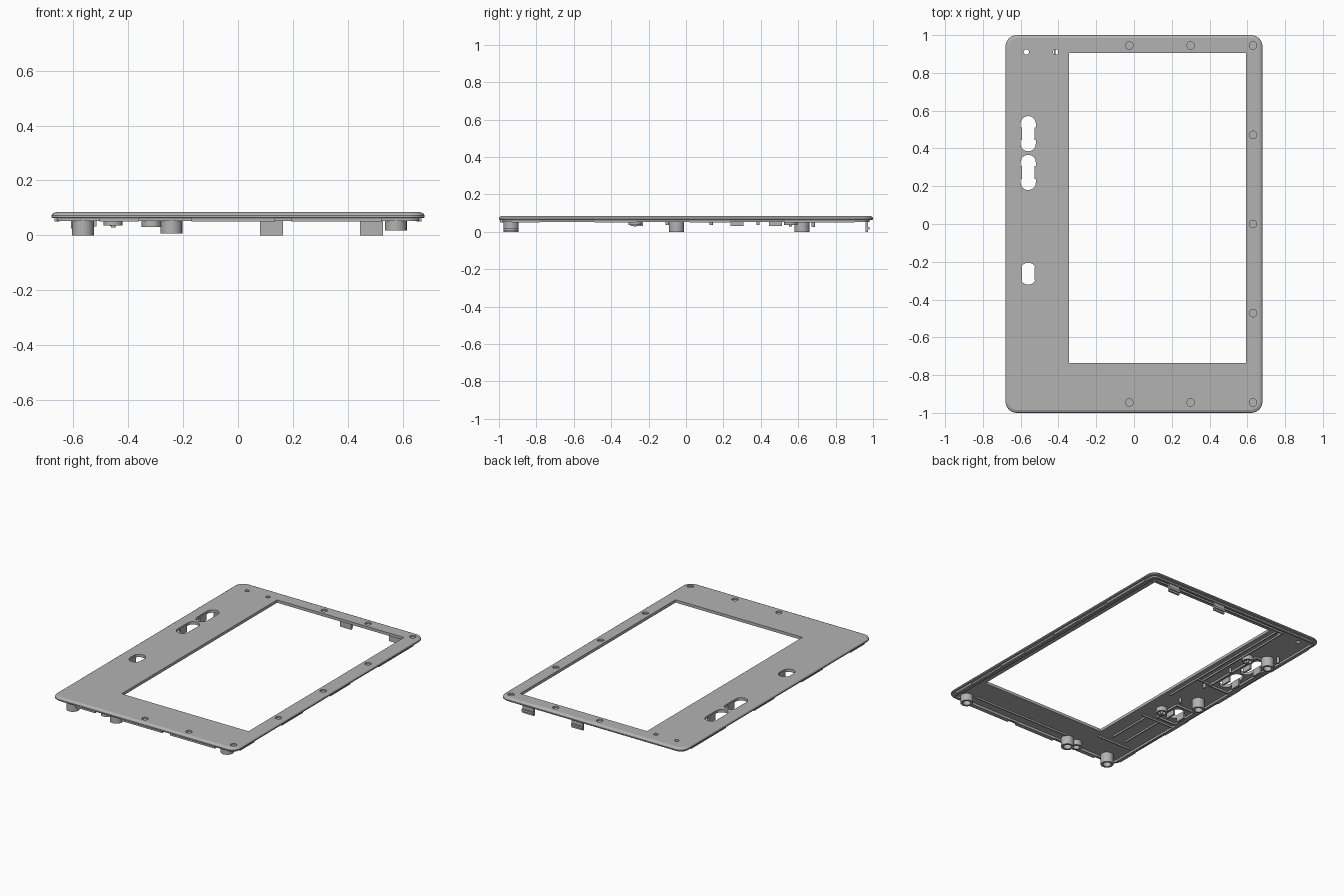
import bpy, bmesh, math
from mathutils import Matrix, Vector

old = bpy.data.objects.get("Cube")
if old:
    bpy.data.objects.remove(old, do_unlink=True)

grey = bpy.data.materials.new("plain grey")
grey.use_nodes = True
grey.diffuse_color = (0.45, 0.45, 0.45, 1)
grey.node_tree.nodes["Principled BSDF"].inputs["Base Color"].default_value = (0.45, 0.45, 0.45, 1)

HALF_X, HALF_Y = 0.68, 1.0
FLOOR = 0.066          # underside of the sheet
TOP = 0.085


def finish(name, bm):
    bmesh.ops.recalc_face_normals(bm, faces=bm.faces)
    mesh = bpy.data.meshes.new(name)
    bm.to_mesh(mesh)
    bm.free()
    mesh.materials.append(grey)
    obj = bpy.data.objects.new(name, mesh)
    bpy.context.collection.objects.link(obj)
    return obj


def rounded(cx, cy, hx, hy, r, steps=8):
    """Outline of a rounded rectangle."""
    pts = []
    for q, (sx, sy) in enumerate([(1, 1), (-1, 1), (-1, -1), (1, -1)]):
        for i in range(steps + 1):
            a = math.pi / 2 * (q + i / steps)
            pts.append((cx + sx * (hx - r) + r * math.cos(a),
                        cy + sy * (hy - r) + r * math.sin(a)))
    return pts


def circle(cx, cy, r, n=24):
    return [(cx + r * math.cos(math.tau * i / n), cy + r * math.sin(math.tau * i / n)) for i in range(n)]


def loft(bm, levels):
    """Closed solid through (outline, height) levels."""
    rings = [[bm.verts.new((x, y, z)) for x, y in pts] for pts, z in levels]
    for a, b in zip(rings, rings[1:]):
        for i in range(len(a)):
            j = (i + 1) % len(a)
            bm.faces.new((a[i], a[j], b[j], b[i]))
    bm.faces.new(rings[0][::-1])
    bm.faces.new(rings[-1])


def box(bm, x0, x1, y0, y1, z0, z1):
    size = Vector((x1 - x0, y1 - y0, z1 - z0))
    mid = Vector((x0 + x1, y0 + y1, z0 + z1)) / 2
    bmesh.ops.create_cube(bm, size=1, matrix=Matrix.Translation(mid) @ Matrix.Diagonal(size).to_4x4())


def tube(bm, x, y, r, hole, z0, z1, depth):
    """Round post with a blind hole opening downwards."""
    loft(bm, [(circle(x, y, hole), z0 + depth), (circle(x, y, hole), z0),
              (circle(x, y, r), z0), (circle(x, y, r), z1)])


def cut(target, bm):
    cutter = finish("cutter", bm)
    cutter.hide_render = True
    mod = target.modifiers.new("cut", "BOOLEAN")
    mod.operation, mod.solver, mod.object = "DIFFERENCE", "EXACT", cutter
    bpy.context.view_layer.update()
    deps = bpy.context.evaluated_depsgraph_get()
    mesh = bpy.data.meshes.new_from_object(target.evaluated_get(deps))
    target.modifiers.clear()
    target.data = mesh
    bpy.data.objects.remove(cutter, do_unlink=True)


# Bezel sheet with bevelled rim and inset lower lip
def inset(d):
    return rounded(0, 0, HALF_X - d, HALF_Y - d, 0.06 - d)


bm = bmesh.new()
loft(bm, [(inset(0.02), 0.053), (inset(0.02), 0.063), (inset(0.003), 0.063),
          (inset(0), 0.066), (inset(0), 0.073), (inset(0.005), 0.08), (inset(0.016), TOP)])
bezel = finish("bezel", bm)

# Shallow hollow underneath
bm = bmesh.new()
loft(bm, [(inset(0.034), 0), (inset(0.034), FLOOR)])
cut(bezel, bm)

# Screen window, button slots, round holes and screw dimples
SLOT_X = -0.56
slots = [(0.478, 0.093), (0.273, 0.093), (-0.263, 0.058)]
bm = bmesh.new()
box(bm, -0.345, 0.592, -0.735, 0.905, 0, 0.2)
for y, half in slots:
    loft(bm, [(rounded(SLOT_X, y, 0.04, half, 0.039), z) for z in (0, 0.2)])
for x in (-0.57, -0.415):
    loft(bm, [(circle(x, 0.91, 0.014), z) for z in (0, 0.2)])
dimples = [(x, s * 0.945) for x in (-0.025, 0.3, 0.63) for s in (-1, 1)]
dimples += [(0.63, y) for y in (-0.472, 0, 0.472)]
for x, y in dimples:
    loft(bm, [(circle(x, y, 0.02), z) for z in (0.075, 0.2)])
cut(bezel, bm)

# Guard walls along the slots
bm = bmesh.new()
for y, half in slots:
    for s in (-1, 1):
        x = SLOT_X + s * 0.039
        box(bm, x - 0.006, x + 0.006, y - 0.034, y + 0.034, 0.032, 0.08)
finish("slot_guards", bm)

# Low frames around the slots
bm = bmesh.new()
for y0, y1 in ((0.15, 0.6), (-0.36, -0.17)):
    for x in (-0.64, -0.495):
        box(bm, x, x + 0.01, y0, y1, 0.053, FLOOR + 0.002)
    for y in (y0, y1):
        box(bm, -0.64, -0.485, y - 0.005, y + 0.005, 0.053, FLOOR + 0.002)
finish("slot_frames", bm)

# Screw posts
bm = bmesh.new()
for x, y, z in [(-0.565, -0.935, 0), (-0.565, -0.05, 0), (-0.565, 0.62, 0),
                (-0.243, -0.935, 0.007), (0.575, -0.935, 0.018)]:
    tube(bm, x, y, 0.04, 0.025, z, FLOOR + 0.002, 0.03)
tube(bm, -0.315, -0.935, 0.036, 0.02, 0.03, FLOOR + 0.002, 0.02)
posts = finish("screw_posts", bm)

# Small button rings and locating pins
bm = bmesh.new()
for x, y in ((-0.455, -0.273), (-0.455, 0.56)):
    tube(bm, x, y, 0.035, 0.024, 0.036, FLOOR + 0.002, 0.02)
    loft(bm, [(circle(x, y, 0.008, 12), z) for z in (0.028, FLOOR + 0.002)])
for x, y, z in [(-0.46, -0.1, 0.035), (-0.46, 0.135, 0.035), (-0.46, 0.385, 0.035), (-0.6, 0.68, 0.025)]:
    loft(bm, [(circle(x, y, 0.009, 12), h) for h in (z, FLOOR + 0.002)])
pins = finish("rings_and_pins", bm)

# Stiffening ribs
bm = bmesh.new()
for x, y0, y1 in [(-0.42, 0.16, 0.94), (-0.38, -0.1, 0.94), (-0.44, -0.73, -0.4),
                  (-0.54, -0.73, -0.4), (0.635, -0.9, 0.93)]:
    box(bm, x - 0.004, x + 0.004, y0, y1, 0.055, FLOOR + 0.002)
for y, x0, x1 in [(-0.9, -0.2, 0.53), (-0.78, -0.62, -0.36), (-0.4, -0.64, -0.4),
                  (0.16, -0.48, -0.38), (0.94, -0.42, 0.6)]:
    box(bm, x0, x1, y - 0.004, y + 0.004, 0.055, FLOOR + 0.002)
finish("ribs", bm)

# Snap tabs under the rim
bm = bmesh.new()
for y0, y1 in [(-0.93, -0.78), (-0.49, -0.27), (0.02, 0.235), (0.53, 0.9)]:
    for s in (-1, 1):
        xa, xb = sorted((s * 0.65, s * 0.668))
        box(bm, xa, xb, y0, y1, 0.05, 0.068)
for x0, x1 in [(-0.505, -0.36), (-0.17, 0.135), (0.195, 0.525)]:
    box(bm, x0, x1, -0.994, -0.966, 0.05, 0.07)
finish("snap_tabs", bm)

# Hooked clips along the back edge
bm = bmesh.new()
for x in (0.122, 0.487):
    box(bm, x - 0.042, x + 0.042, 0.96, 0.972, 0, FLOOR + 0.004)
    box(bm, x - 0.042, x + 0.042, 0.97, 0.98, 0.012, 0.026)
finish("back_clips", bm)

# Smooth round parts, keeping edges sharp
bpy.ops.object.select_all(action="DESELECT")
for obj in (posts, pins):
    obj.select_set(True)
bpy.context.view_layer.objects.active = posts
bpy.ops.object.shade_smooth_by_angle(angle=math.radians(35))
